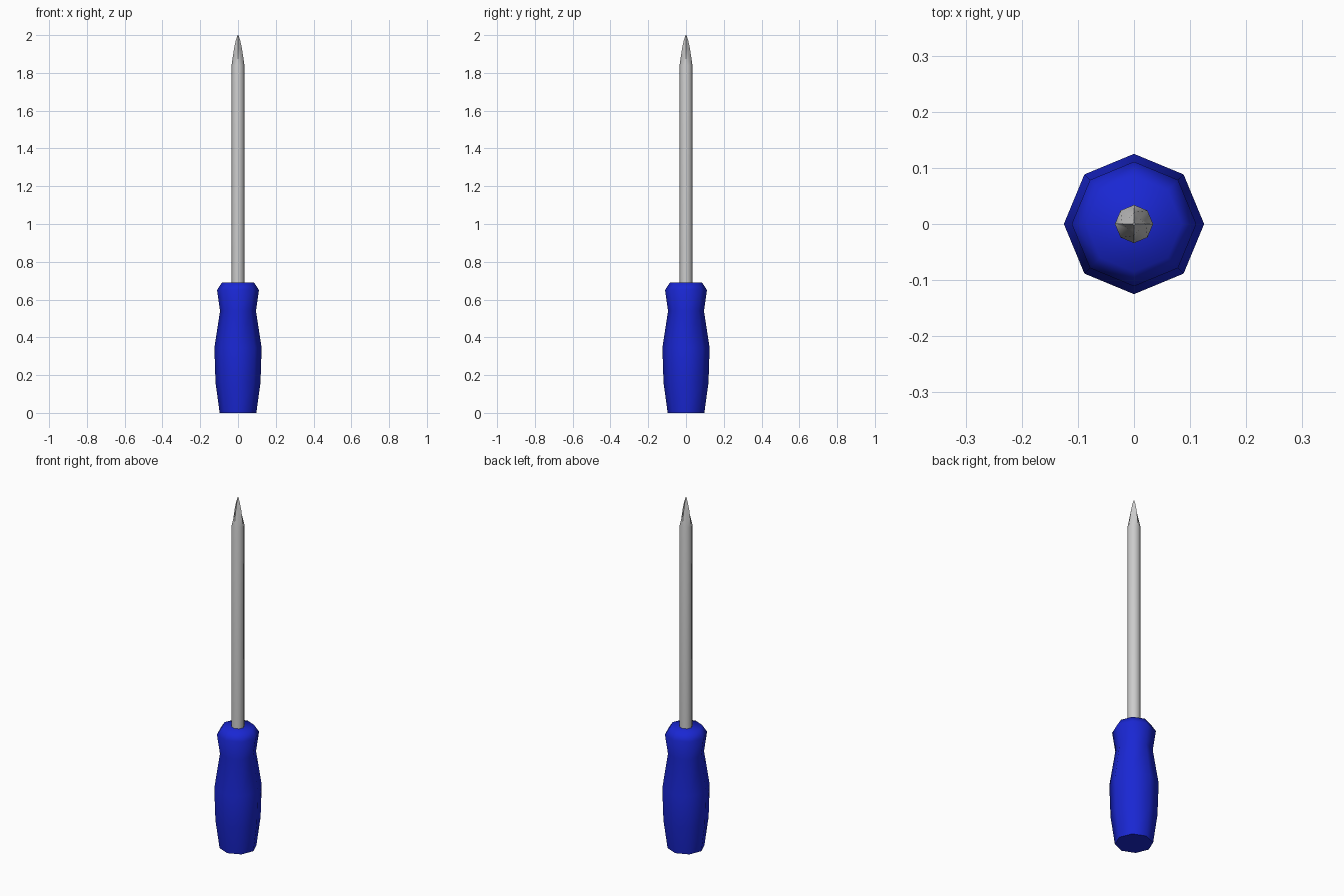
import bpy, bmesh
from math import cos, sin, pi, radians

if "Cube" in bpy.data.objects:
    bpy.data.objects.remove(bpy.data.objects["Cube"])

SIDES = 8


def lathe(name, rings, color=None):
    """Eight-sided body from rings of (z, radius on axes, radius on diagonals)."""
    bm = bmesh.new()
    loops = []
    for z, r_axis, r_diag in rings:
        loop = []
        for i in range(SIDES):
            a = 2 * pi * i / SIDES
            r = r_diag if i % 2 else r_axis
            loop.append(bm.verts.new((r * cos(a), r * sin(a), z)))
        loops.append(loop)
    for low, high in zip(loops, loops[1:]):
        for i in range(SIDES):
            j = (i + 1) % SIDES
            bm.faces.new((low[i], low[j], high[j], high[i]))
    bm.faces.new(loops[0][::-1])
    bm.faces.new(loops[-1])
    mesh = bpy.data.meshes.new(name)
    bm.to_mesh(mesh)
    bm.free()
    ob = bpy.data.objects.new(name, mesh)
    bpy.context.collection.objects.link(ob)
    if color:
        mat = bpy.data.materials.new(name + "_color")
        mat.diffuse_color = color
        mat.use_nodes = True
        mat.node_tree.nodes["Principled BSDF"].inputs["Base Color"].default_value = mat.diffuse_color
        mesh.materials.append(mat)
    bpy.ops.object.select_all(action='DESELECT')
    ob.select_set(True)
    bpy.context.view_layer.objects.active = ob
    bpy.ops.object.shade_smooth_by_angle(angle=radians(60))
    return ob


# Contoured grip
grip = [(0, 0.097), (0.16, 0.119), (0.345, 0.125),
        (0.54, 0.095), (0.65, 0.111), (0.69, 0.085)]
lathe("handle", [(z, r, r) for z, r in grip], (0.01, 0.02, 0.65, 1))

# Shaft with a cross-shaped tip: ridges on the axes, grooves on the diagonals
lathe("shaft", [(0.66, 0.034, 0.034), (1.84, 0.034, 0.034),
                (1.93, 0.021, 0.013), (1.975, 0.011, 0.006),
                (2.0, 0.002, 0.002)])
